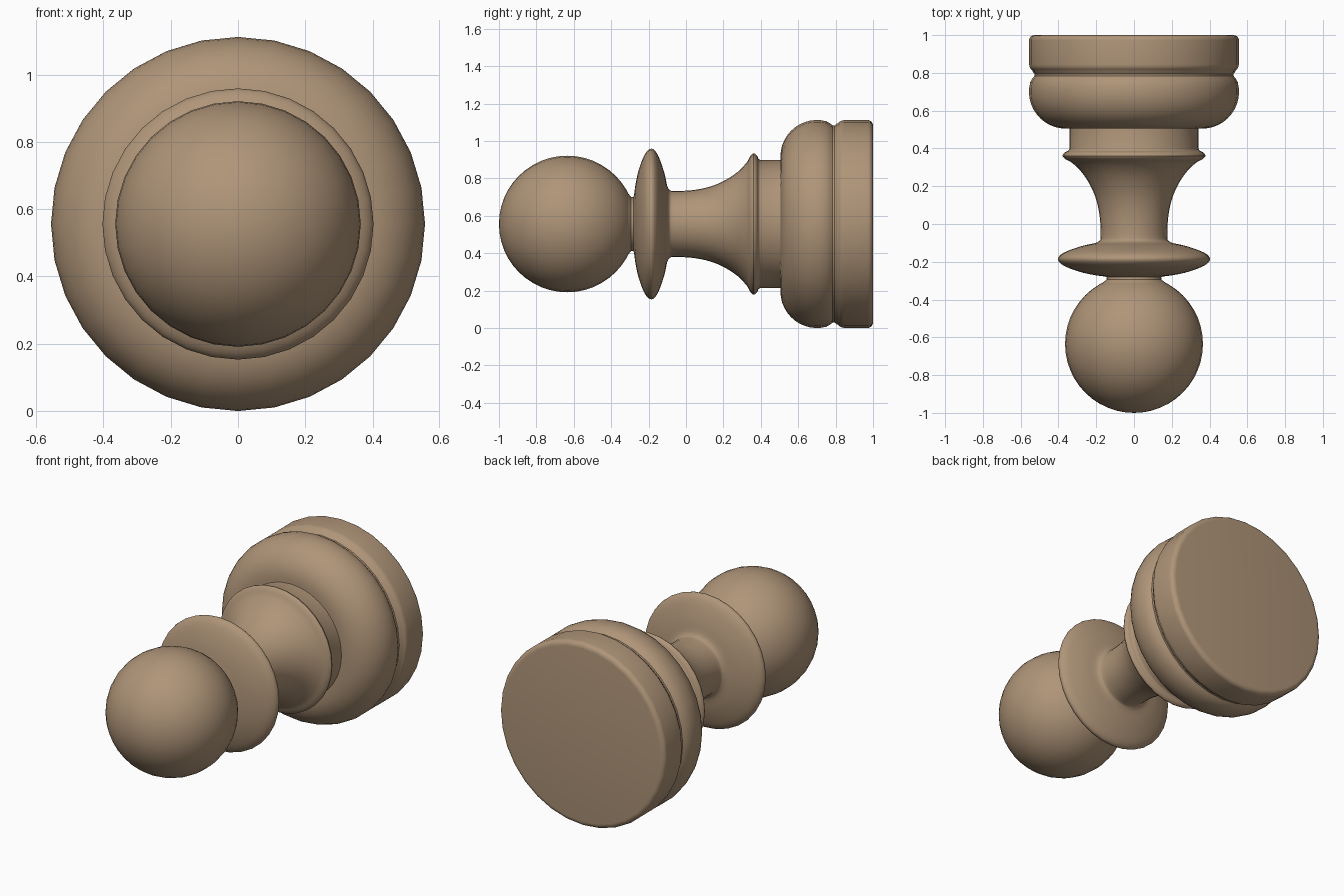
import bpy, bmesh, math

if "Cube" in bpy.data.objects:
    bpy.data.objects.remove(bpy.data.objects["Cube"])

AXIS_Z = 0.556   # height of the lying pawn's axis
SEGMENTS = 32

wood = bpy.data.materials.new("tan_wood")
wood.diffuse_color = (0.43, 0.30, 0.19, 1)
wood.use_nodes = True
wood.node_tree.nodes["Principled BSDF"].inputs["Base Color"].default_value = wood.diffuse_color


def arc(cy, cr, ry, rr, a0, a1, n):
    """Elliptic profile arc; angle 0 points to +y, 90 points outward."""
    angles = [math.radians(a0 + (a1 - a0) * i / n) for i in range(n + 1)]
    return [(cy + ry * math.cos(a), cr + rr * math.sin(a)) for a in angles]


def smooth(pts, n=4):
    """Catmull-Rom curve through the points."""
    p = [pts[0]] + pts + [pts[-1]]
    out = []
    for i in range(1, len(p) - 2):
        a, b, c, d = p[i - 1:i + 3]
        for k in range(n):
            t = k / n
            out.append(tuple(0.5 * (2 * b[j] + (c[j] - a[j]) * t
                       + (2 * a[j] - 5 * b[j] + 4 * c[j] - d[j]) * t * t
                       + (3 * b[j] - a[j] - 3 * c[j] + d[j]) * t ** 3) for j in (0, 1)))
    return out + [pts[-1]]


def lathe(name, profile):
    """Turn a (y, radius) profile about the y axis."""
    bm = bmesh.new()
    rings = []
    for y, r in profile:
        if r < 1e-4:
            rings.append([bm.verts.new((0, y, 0))] * SEGMENTS)
        else:
            rings.append([bm.verts.new((r * math.sin(a), y, r * math.cos(a)))
                          for a in (math.tau * i / SEGMENTS for i in range(SEGMENTS))])
    for r0, r1 in zip(rings, rings[1:]):
        for i in range(SEGMENTS):
            j = (i + 1) % SEGMENTS
            bm.faces.new(list(dict.fromkeys((r0[i], r0[j], r1[j], r1[i]))))
    for ring in (rings[0], rings[-1]):
        if ring[0] is not ring[1]:
            bm.faces.new(ring)
    bmesh.ops.recalc_face_normals(bm, faces=bm.faces[:])
    mesh = bpy.data.meshes.new(name)
    bm.to_mesh(mesh)
    bm.free()
    mesh.materials.append(wood)
    obj = bpy.data.objects.new(name, mesh)
    obj.location.z = AXIS_Z
    bpy.context.collection.objects.link(obj)
    bpy.ops.object.select_all(action='DESELECT')
    obj.select_set(True)
    bpy.context.view_layer.objects.active = obj
    bpy.ops.object.shade_smooth_by_angle(angle=math.radians(35))


# ball head
lathe("head", arc(-0.635, 0, 0.365, 0.365, 0, 180, 24))

# disc collar with the short neck behind the head, and flared stem
lathe("collar_and_stem",
      [(-0.34, 0.21), (-0.31, 0.165), (-0.295, 0.146), (-0.281, 0.144), (-0.277, 0.16)]
      + smooth([(-0.272, 0.20), (-0.258, 0.27), (-0.235, 0.34), (-0.212, 0.385),
                (-0.185, 0.403), (-0.16, 0.385), (-0.138, 0.34), (-0.115, 0.27),
                (-0.102, 0.21), (-0.092, 0.187), (-0.075, 0.177), (0, 0.178), (0.075, 0.187),
                (0.15, 0.207), (0.22, 0.24), (0.28, 0.282), (0.325, 0.33),
                (0.343, 0.362), (0.36, 0.378), (0.378, 0.368), (0.388, 0.348),
                (0.398, 0.342)], 3)
      + [(0.53, 0.342)])

# round moulding, groove and flat foot
lathe("base",
      [(0.505, 0.30)]
      + arc(0.70, 0.361, 0.195, 0.195, 180, 75, 12)
      + [(0.772, 0.537), (0.784, 0.527), (0.795, 0.527), (0.806, 0.536)]
      + arc(0.845, 0.525, 0.035, 0.030, 150, 90, 4)
      + arc(0.972, 0.525, 0.028, 0.031, 90, 0, 5))
